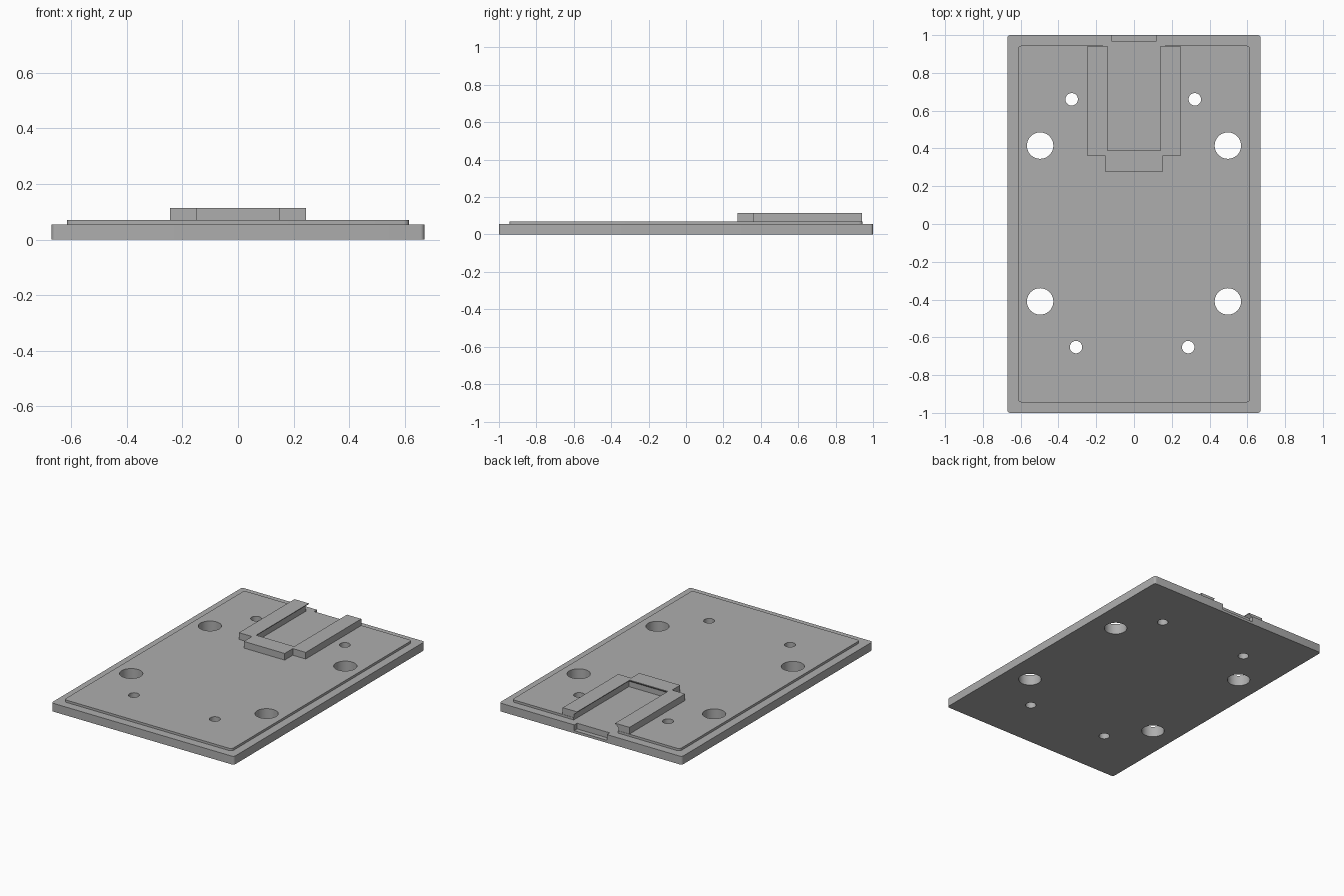
import bpy, bmesh
from math import sin, cos, pi

cube = bpy.data.objects.get("Cube")
if cube:
    bpy.data.objects.remove(cube, do_unlink=True)

grey = bpy.data.materials.new("matte grey")
grey.use_nodes = True
color = (0.42, 0.42, 0.42, 1)
grey.diffuse_color = color
grey.node_tree.nodes["Principled BSDF"].inputs["Base Color"].default_value = color


def loft(name, sections):
    """Solid through matching outlines, given as (points, z) from bottom to top."""
    bm = bmesh.new()
    rings = [[bm.verts.new((x, y, z)) for x, y in pts] for pts, z in sections]
    bm.faces.new(rings[0][::-1])
    bm.faces.new(rings[-1])
    n = len(rings[0])
    for low, high in zip(rings, rings[1:]):
        for i in range(n):
            j = (i + 1) % n
            bm.faces.new((low[i], low[j], high[j], high[i]))
    bmesh.ops.recalc_face_normals(bm, faces=bm.faces)
    mesh = bpy.data.meshes.new(name)
    bm.to_mesh(mesh)
    bm.free()
    mesh.materials.append(grey)
    obj = bpy.data.objects.new(name, mesh)
    bpy.context.collection.objects.link(obj)
    return obj


def rect(x, y0, y1):
    return [(-x, y0), (x, y0), (x, y1), (-x, y1)]


def rounded(x, y, r, steps=5):
    pts = []
    for k, (sx, sy) in enumerate(((1, 1), (-1, 1), (-1, -1), (1, -1))):
        for i in range(steps + 1):
            a = (k + i / steps) * pi / 2
            pts.append((sx * (x - r) + r * cos(a), sy * (y - r) + r * sin(a)))
    return pts


def circle(cx, cy, r, n=40):
    return [(cx + r * cos(2 * pi * i / n), cy + r * sin(2 * pi * i / n)) for i in range(n)]


def cut(obj, cutters):
    for c in cutters:
        mod = obj.modifiers.new("cut", 'BOOLEAN')
        mod.operation = 'DIFFERENCE'
        mod.solver = 'EXACT'
        mod.object = c
    bpy.context.view_layer.update()
    graph = bpy.context.evaluated_depsgraph_get()
    mesh = bpy.data.meshes.new_from_object(obj.evaluated_get(graph))
    obj.modifiers.clear()
    obj.data = mesh


# Heights of the stacked layers
PLATE, PANEL, TOP = 0.055, 0.07, 0.114

base_plate = loft("base_plate", [(rounded(0.67, 1, 0.015), 0), (rounded(0.67, 1, 0.015), PLATE)])
panel_outline = rounded(0.615, 0.944, 0.02)
raised_panel = loft("raised_panel", [(panel_outline, PLATE), (panel_outline, PANEL)])

# Bracket: two arms joined by a narrower stop at the front
right_half = [(0.15, 0.275), (0.15, 0.36), (0.245, 0.36), (0.245, 0.942)]
bracket_outline = right_half + [(-x, y) for x, y in reversed(right_half)]
slide_bracket = loft("slide_bracket", [(bracket_outline, PANEL), (bracket_outline, TOP)])

# Undercut channel that opens to the back
wide, narrow = rect(0.163, 0.365, 1.1), rect(0.14, 0.39, 1.1)
channel = loft("channel_cutter", [(wide, 0.05), (wide, 0.091), (narrow, 0.109), (narrow, 0.13)])

# Latch notch in the back edge
notch_outline = rect(0.12, 0.97, 1.1)
notch = loft("notch_cutter", [(notch_outline, 0.017), (notch_outline, 0.2)])

# Mounting and screw holes
hole_specs = [(sx * 0.497, y, 0.07) for sx in (-1, 1) for y in (0.415, -0.41)]
hole_specs += [(-0.33, 0.66, 0.033), (0.322, 0.66, 0.033),
               (-0.307, -0.652, 0.033), (0.287, -0.652, 0.033)]
holes = [loft("hole_cutter", [(circle(*h), -0.1), (circle(*h), 0.2)]) for h in hole_specs]

cut(base_plate, holes + [notch])
cut(raised_panel, holes + [channel])
cut(slide_bracket, [channel])
for helper in holes + [notch, channel]:
    bpy.data.objects.remove(helper, do_unlink=True)

# Smooth hole walls and corners, keep the edges crisp
bpy.ops.object.select_all(action='DESELECT')
for part in (base_plate, raised_panel, slide_bracket):
    part.select_set(True)
    bpy.context.view_layer.objects.active = part
bpy.ops.object.shade_smooth_by_angle(angle=pi / 6)
